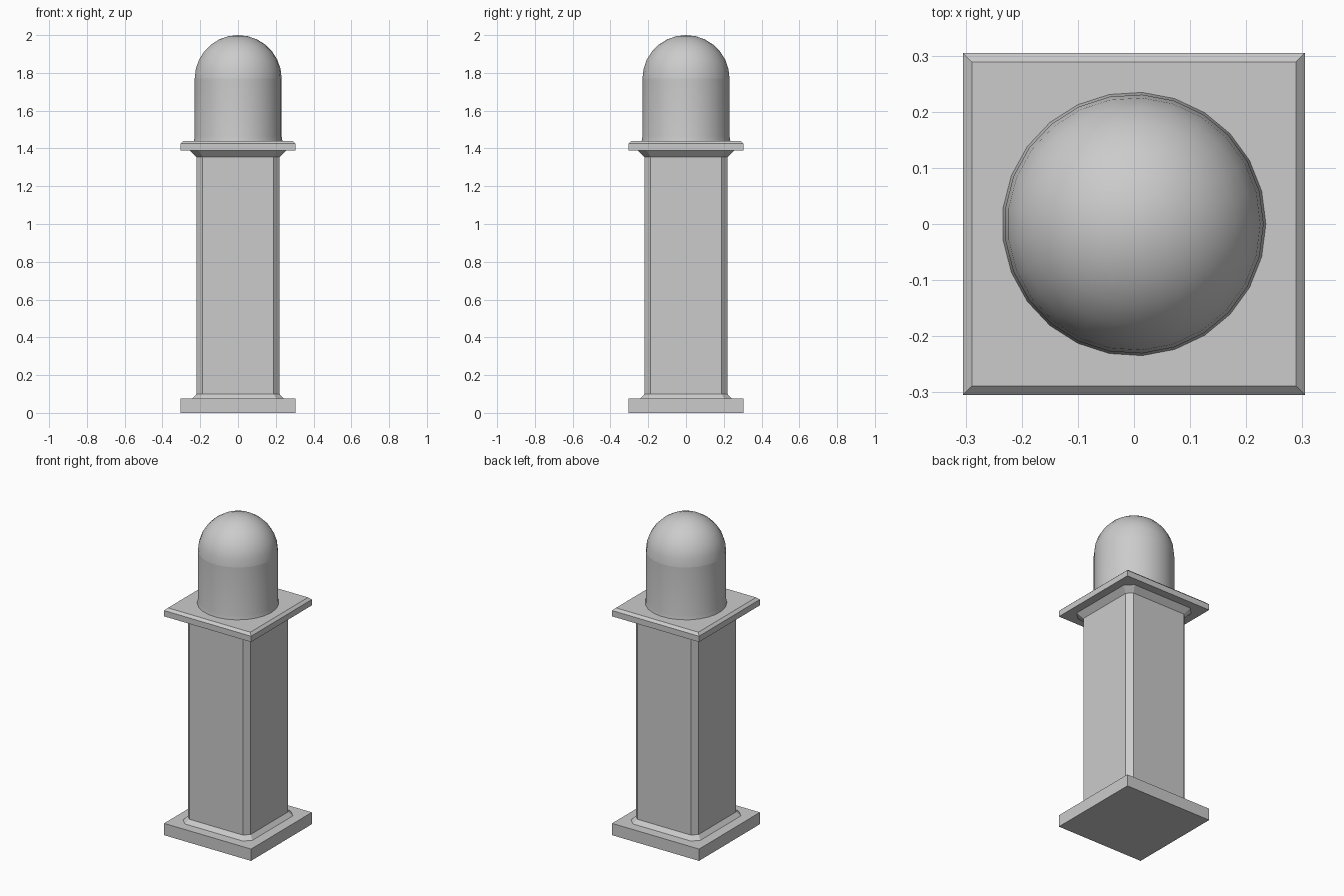
import bpy
import bmesh
from math import sin, cos, pi

if "Cube" in bpy.data.objects:
    bpy.data.objects.remove(bpy.data.objects["Cube"])


def loft(name, rings, smooth=False, cap_bottom=True, cap_top=True):
    """Bridge a stack of equal-length point rings, bottom to top."""
    bm = bmesh.new()
    loops = [[bm.verts.new(p) for p in ring] for ring in rings]
    n = len(loops[0])
    for a, b in zip(loops, loops[1:]):
        for i in range(n):
            j = (i + 1) % n
            bm.faces.new((a[i], a[j], b[j], b[i]))
    if cap_bottom:
        bm.faces.new(loops[0][::-1])
    if cap_top:
        bm.faces.new(loops[-1])
    bmesh.ops.remove_doubles(bm, verts=bm.verts, dist=0.0001)
    for f in bm.faces:
        f.smooth = smooth
    mesh = bpy.data.meshes.new(name)
    bm.to_mesh(mesh)
    bm.free()
    ob = bpy.data.objects.new(name, mesh)
    bpy.context.collection.objects.link(ob)
    return ob


def square(h, z):
    return [(-h, -h, z), (h, -h, z), (h, h, z), (-h, h, z)]


def cut_square(h, c, z):
    """Square of half width h with corners cut back by c."""
    k = h - c
    return [(-k, -h, z), (k, -h, z), (h, -k, z), (h, k, z),
            (k, h, z), (-k, h, z), (-h, k, z), (-h, -k, z)]


def circle(r, z, n=25):
    return [(r * cos(2 * pi * i / n), r * sin(2 * pi * i / n), z) for i in range(n)]


# Base slab
loft("base_slab", [square(0.305, 0), square(0.305, 0.075)])

# Shaft with cut corners, flared at foot and head
loft("shaft", [cut_square(0.243, 0.04, 0.075), cut_square(0.22, 0.032, 0.1),
               cut_square(0.22, 0.032, 1.355), cut_square(0.253, 0.045, 1.388)])

# Top slab with bevelled upper edge
loft("top_slab", [square(0.305, 1.388), square(0.305, 1.425), square(0.289, 1.44)])

# Round drum, very slightly tapered
loft("drum", [circle(0.235, 1.44), circle(0.231, 1.465), circle(0.231, 1.77)],
     smooth=True, cap_bottom=False, cap_top=False)

# Hemispherical dome closing to a single top point
STEPS = 7
dome = [circle(0.231 * cos(pi / 2 * i / STEPS), 1.77 + 0.23 * sin(pi / 2 * i / STEPS))
        for i in range(STEPS)]
ob = loft("dome", dome, smooth=True, cap_bottom=False, cap_top=False)
bm = bmesh.new()
bm.from_mesh(ob.data)
apex = bm.verts.new((0, 0, 2.0))
z_top = dome[-1][0][2]
for e in [e for e in bm.edges if e.is_boundary and e.verts[0].co.z > z_top - 0.001]:
    f = bm.faces.new((*e.verts, apex))
    f.smooth = True
bmesh.ops.recalc_face_normals(bm, faces=bm.faces)
if sum(f.normal.z for f in bm.faces) < 0:
    bmesh.ops.reverse_faces(bm, faces=bm.faces)
bm.to_mesh(ob.data)
bm.free()
